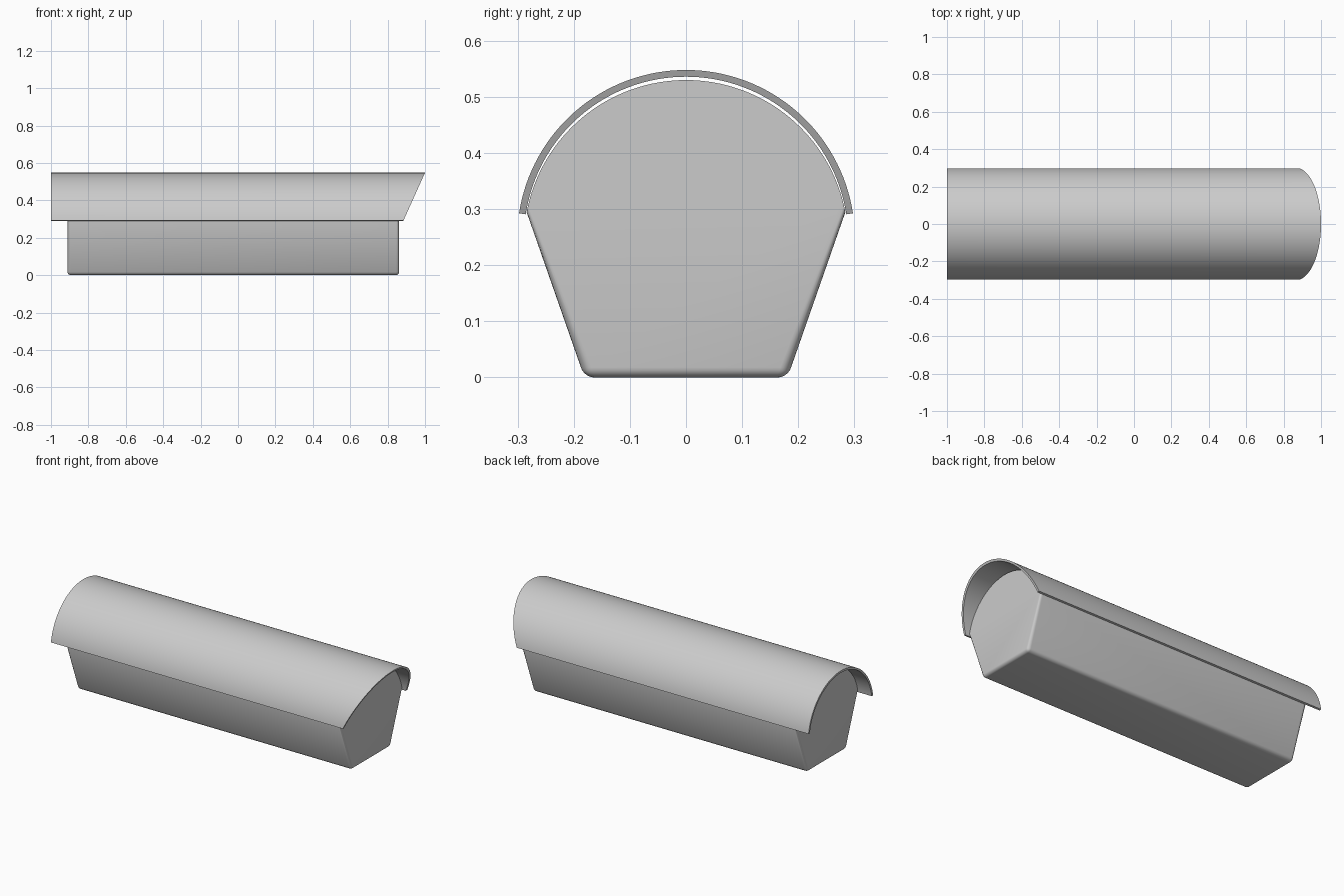
import bpy, bmesh
from math import sin, cos, asin, radians

cube = bpy.data.objects.get("Cube")
if cube:
    bpy.data.objects.remove(cube)

grey = bpy.data.materials.new("light_grey")
grey.use_nodes = True
colour = (0.6, 0.6, 0.6, 1)
grey.diffuse_color = colour
grey.node_tree.nodes["Principled BSDF"].inputs["Base Color"].default_value = colour


def arc(radius, centre_z, half_angle, steps):
    """Points (y, z) of an arch, from +y over the top to -y."""
    angles = [half_angle * (1 - 2 * i / steps) for i in range(steps + 1)]
    return [(radius * sin(a), centre_z + radius * cos(a)) for a in angles]


def extrude_profile(profile, left_x, right_x):
    """Prism along x; each end's x is a function of height."""
    bm = bmesh.new()
    ends = [[bm.verts.new((f(z), y, z)) for y, z in profile] for f in (left_x, right_x)]
    a, b = ends
    n = len(profile)
    bm.faces.new(a)
    bm.faces.new(b[::-1])
    for i in range(n):
        j = (i + 1) % n
        bm.faces.new((a[i], b[i], b[j], a[j]))
    bmesh.ops.recalc_face_normals(bm, faces=bm.faces)
    return bm


def finish(bm, name):
    mesh = bpy.data.meshes.new(name)
    bm.to_mesh(mesh)
    bm.free()
    mesh.materials.append(grey)
    obj = bpy.data.objects.new(name, mesh)
    bpy.context.collection.objects.link(obj)
    bpy.ops.object.select_all(action="DESELECT")
    obj.select_set(True)
    bpy.context.view_layer.objects.active = obj
    bpy.ops.object.shade_smooth_by_angle(angle=radians(35))


# Curved sunshield, with one raked end
half = radians(81.3)
outer = arc(0.301, 0.247, half, 64)
inner = arc(0.289, 0.247, half, 64)
shield = extrude_profile(outer + inner[::-1], lambda z: -1.0,
                         lambda z: 1.0 - (0.548 - z) * 0.45)
finish(shield, "sunshield")

# Housing: tapered sides under an arched top, rounded lower edges
top = arc(0.289, 0.241, asin(0.284 / 0.289), 64)
body = extrude_profile(top + [(-0.181, 0), (0.181, 0)],
                       lambda z: -0.912, lambda z: 0.862)
shoulder = top[0][1] + 0.001
lower = [e for e in body.edges
         if all(v.co.z < shoulder for v in e.verts) and min(v.co.z for v in e.verts) < 0.01]
bmesh.ops.bevel(body, geom=lower, offset=0.018, offset_type="OFFSET",
                segments=5, profile=0.5, affect="EDGES", clamp_overlap=False)
finish(body, "housing")
